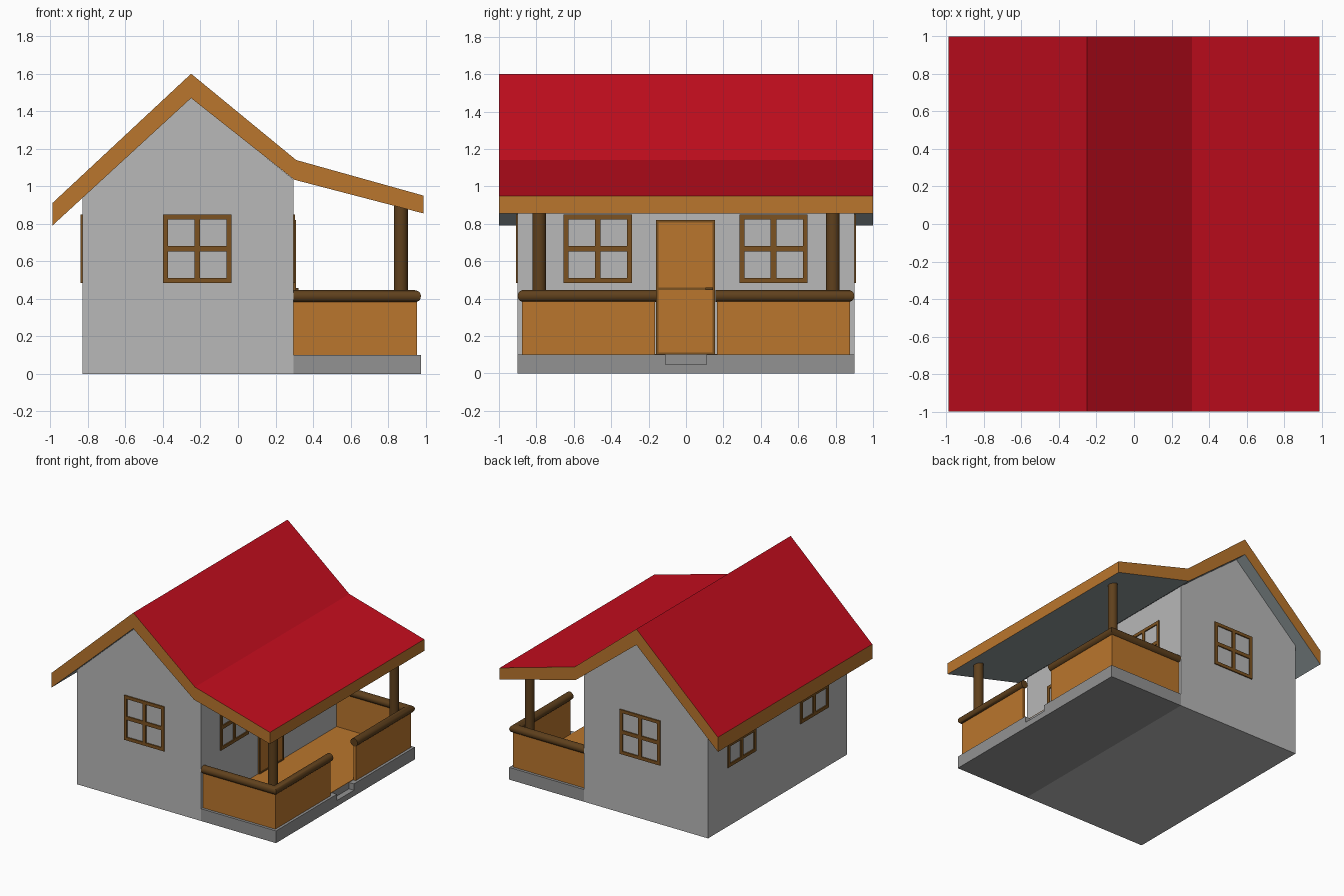
import bpy, bmesh, math

if "Cube" in bpy.data.objects:
    bpy.data.objects.remove(bpy.data.objects["Cube"])


def material(name, color):
    m = bpy.data.materials.new(name)
    m.diffuse_color = (*color, 1)
    m.use_nodes = True
    m.node_tree.nodes["Principled BSDF"].inputs["Base Color"].default_value = m.diffuse_color
    return m


RED = material("roof_red", (0.55, 0.004, 0.013))
ORANGE = material("light_wood", (0.49, 0.18, 0.026))
BROWN = material("window_wood", (0.20, 0.085, 0.015))
DARK = material("dark_wood", (0.115, 0.052, 0.012))
WALL = material("wall_grey", (0.48, 0.48, 0.48))
STONE = material("stone_grey", (0.29, 0.29, 0.29))
SOFFIT = material("soffit_grey", (0.25, 0.29, 0.30))


def finish(name, bm, mats):
    bmesh.ops.recalc_face_normals(bm, faces=bm.faces)
    mesh = bpy.data.meshes.new(name)
    bm.to_mesh(mesh)
    bm.free()
    ob = bpy.data.objects.new(name, mesh)
    bpy.context.collection.objects.link(ob)
    for m in mats:
        mesh.materials.append(m)
    return ob


def add_box(bm, lo, hi):
    vs = bmesh.ops.create_cube(bm, size=1)["verts"]
    for v in vs:
        for i in range(3):
            v.co[i] = hi[i] if v.co[i] > 0 else lo[i]


def box(name, lo, hi, mat):
    bm = bmesh.new()
    add_box(bm, lo, hi)
    return finish(name, bm, [mat])


def loft(name, rings, mats):
    """Closed solid joining matching rings of points."""
    bm = bmesh.new()
    rows = [[bm.verts.new(p) for p in r] for r in rings]
    n = len(rows[0])
    for a, b in zip(rows, rows[1:]):
        for i in range(n):
            j = (i + 1) % n
            bm.faces.new((a[i], a[j], b[j], b[i]))
    bm.faces.new(rows[0])
    bm.faces.new(rows[-1])
    return finish(name, bm, mats)


def extrude_y(name, profile, y, mats):
    return loft(name, [[(x, s * y, z) for x, z in profile] for s in (-1, 1)], mats)


def mirror_y(ob):
    mod = ob.modifiers.new("mirror", "MIRROR")
    mod.use_axis = (False, True, False)


def smooth(ob):
    bpy.ops.object.select_all(action="DESELECT")
    bpy.context.view_layer.objects.active = ob
    ob.select_set(True)
    bpy.ops.object.shade_smooth_by_angle(angle=math.radians(40))


# House body with gable
extrude_y("house_walls", [(-0.83, 0), (0.295, 0), (0.295, 1.037), (-0.25, 1.475),
                          (-0.83, 0.94)], 0.9, [WALL])

# Roof: red on top, wooden edges, grey underside
roof = extrude_y("roof", [(-0.99, 0.91), (-0.25, 1.6), (0.31, 1.14), (0.99, 0.95),
                          (0.99, 0.855), (0.30, 1.035), (-0.25, 1.47), (-0.99, 0.79)],
                 1.0, [ORANGE, RED, SOFFIT])
for f in roof.data.polygons:
    if f.normal.z > 0.3:
        f.material_index = 1
    elif f.normal.z < -0.3:
        f.material_index = 2

# Porch base with step notch
base = box("porch_base", (0.295, -0.9, 0), (0.975, 0.9, 0.1), STONE)
cutter = box("step_cutter", (0.93, -0.11, 0.048), (1.1, 0.11, 0.2), STONE)
cutter.hide_render = True
cutter.hide_viewport = True
cut = base.modifiers.new("notch", "BOOLEAN")
cut.operation = "DIFFERENCE"
cut.object = cutter
box("porch_floor", (0.295, -0.862, 0.095), (0.93, 0.862, 0.104), ORANGE)


# L-shaped porch parapet and round rail, swept with a mitred corner
def corner_sweep(name, section, gap, mat):
    ob = loft(name, [[(0.29, -0.868 - u, z) for u, z in section],
                     [(0.943 + u, -0.868 - u, z) for u, z in section],
                     [(0.943 + u, -gap, z) for u, z in section]], [mat])
    mirror_y(ob)
    return ob


corner_sweep("porch_parapet", [(-0.012, 0.1), (0.01, 0.1), (0.01, 0.4), (-0.012, 0.4)],
             0.165, ORANGE)
N = 20
circle = [(0.032 * math.cos(2 * math.pi * i / N), 0.414 + 0.032 * math.sin(2 * math.pi * i / N))
          for i in range(N)]
smooth(corner_sweep("porch_rail", circle, 0.157, DARK))

# Porch posts
ring = [(0.868 + 0.037 * math.cos(2 * math.pi * i / N),
         -0.785 + 0.037 * math.sin(2 * math.pi * i / N)) for i in range(N)]
post = loft("porch_post", [[(x, y, z) for x, y in ring] for z in (0.1, 0.92)], [DARK])
mirror_y(post)
smooth(post)


# Frames lie in local xz, facing local -y, then turn onto their wall
def frame(name, w, h, bar, depth, loc, angle, cross=0.0):
    bm = bmesh.new()
    a, b = w / 2, h / 2
    for s in (-1, 1):
        xs = sorted((s * a, s * (a - bar)))
        add_box(bm, (xs[0], -depth, -b), (xs[1], 0.004, b))
        zs = sorted((s * b, s * (b - bar)))
        add_box(bm, (-a + bar, -depth, zs[0]), (a - bar, 0.004, zs[1]))
    if cross:
        c = cross / 2
        add_box(bm, (-c, -depth, -b + bar), (c, 0.004, b - bar))
        add_box(bm, (-a + bar, -depth, -c), (-c, 0.004, c))
        add_box(bm, (c, -depth, -c), (a - bar, 0.004, c))
    ob = finish(name, bm, [BROWN])
    ob.location = loc
    ob.rotation_euler.z = math.radians(angle)


for label, x, y, angle in [("front", -0.217, -0.9, 0), ("back", -0.217, 0.9, 180),
                           ("porch_a", 0.295, -0.472, 90), ("porch_b", 0.295, 0.468, 90),
                           ("left_a", -0.83, -0.472, -90), ("left_b", -0.83, 0.468, -90)]:
    frame("window_" + label, 0.365, 0.365, 0.026, 0.009, (x, y, 0.667), angle, 0.03)

# Split door: frame, two leaves with trim, ledge and handle
frame("door_frame", 0.315, 0.72, 0.013, 0.014, (0.295, -0.002, 0.46), 90)
for label, z0, z1 in (("lower", 0.113, 0.447), ("upper", 0.459, 0.808)):
    box("door_leaf_" + label, (0.29, -0.147, z0), (0.303, 0.143, z1), ORANGE)
box("door_ledge", (0.29, -0.147, 0.447), (0.307, 0.143, 0.459), BROWN)
box("door_handle", (0.30, 0.105, 0.447), (0.322, 0.145, 0.459), DARK)
